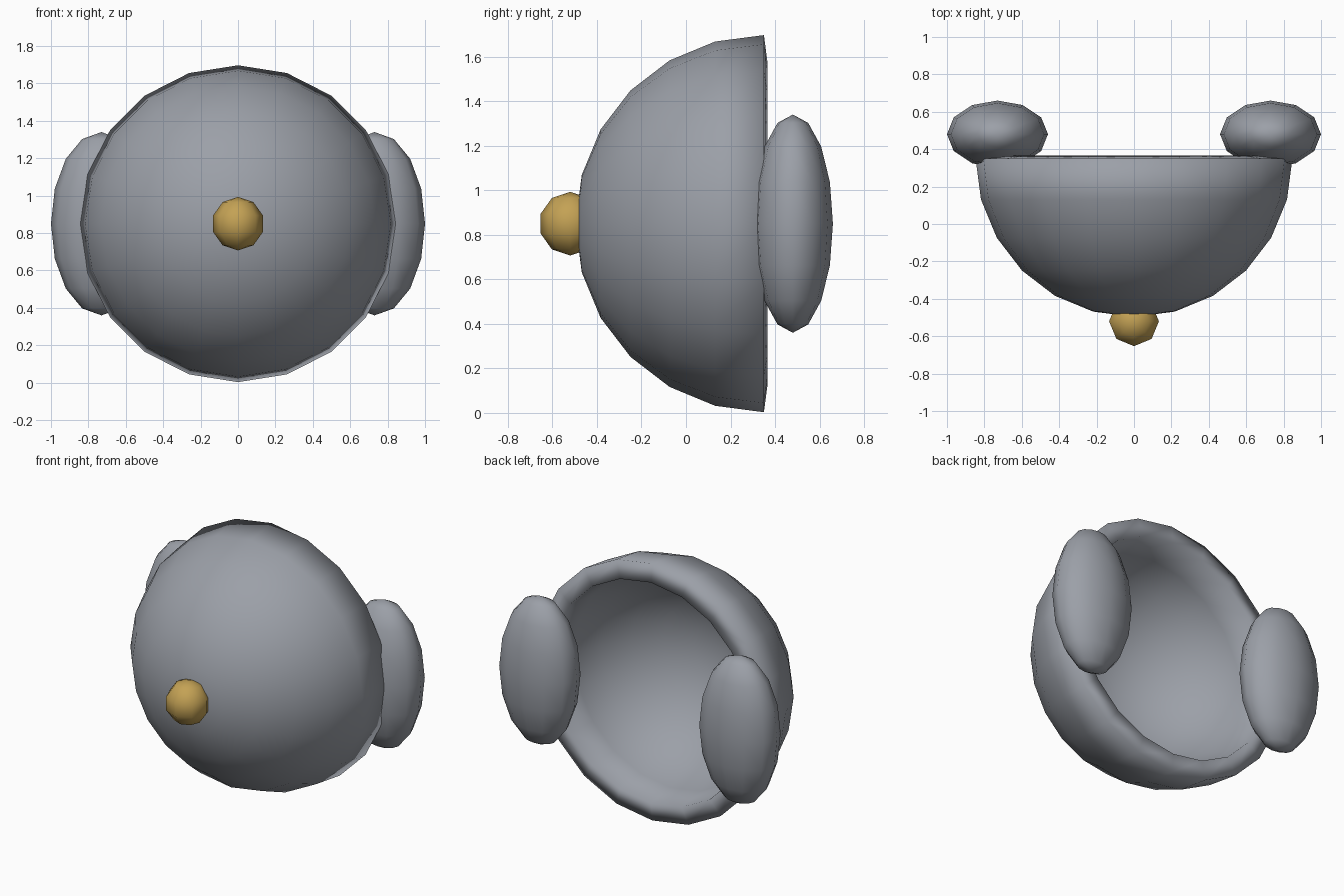
import bpy, bmesh
from math import radians
from mathutils import Matrix

if "Cube" in bpy.data.objects:
    bpy.data.objects.remove(bpy.data.objects["Cube"])

MID_Z = 0.85


def material(name, color):
    mat = bpy.data.materials.new(name)
    mat.use_nodes = True
    mat.diffuse_color = color
    mat.node_tree.nodes["Principled BSDF"].inputs["Base Color"].default_value = color
    return mat


def ball(name, mat, location, size, segments, rings, pole_forward=False, half=False):
    """Smooth low-poly ellipsoid, optionally lying on its side and cut open."""
    bm = bmesh.new()
    bmesh.ops.create_uvsphere(bm, u_segments=segments, v_segments=rings, radius=1)
    if half:
        bmesh.ops.delete(bm, geom=[v for v in bm.verts if v.co.z < -0.01], context='VERTS')
    if pole_forward:
        bm.transform(Matrix.Rotation(radians(90), 4, 'X'))
    bm.transform(Matrix.Diagonal((*size, 1)))
    for face in bm.faces:
        face.smooth = True
    mesh = bpy.data.meshes.new(name)
    bm.to_mesh(mesh)
    bm.free()
    mesh.materials.append(mat)
    obj = bpy.data.objects.new(name, mesh)
    obj.location = location
    bpy.context.collection.objects.link(obj)
    return obj


grey = material("grey", (0.33, 0.35, 0.39, 1))
gold = material("gold", (0.55, 0.36, 0.09, 1))

# Hollow half-sphere shell, open at the back
shell = ball("shell", grey, (0, 0.35, MID_Z), (0.847, 0.847, 0.847), 20, 12,
             pole_forward=True, half=True)
wall = shell.modifiers.new("wall", 'SOLIDIFY')
wall.thickness = 0.12
wall.offset = -1

# Oval pads on both sides of the rim
for side, x in (("left", 1), ("right", -1)):
    ball(side + "_pad", grey, (0.73 * x, 0.48, MID_Z), (0.27, 0.18, 0.49), 12, 8)

# Small knob at the front
ball("front_knob", gold, (0, -0.52, MID_Z), (0.14, 0.14, 0.143), 8, 5)
